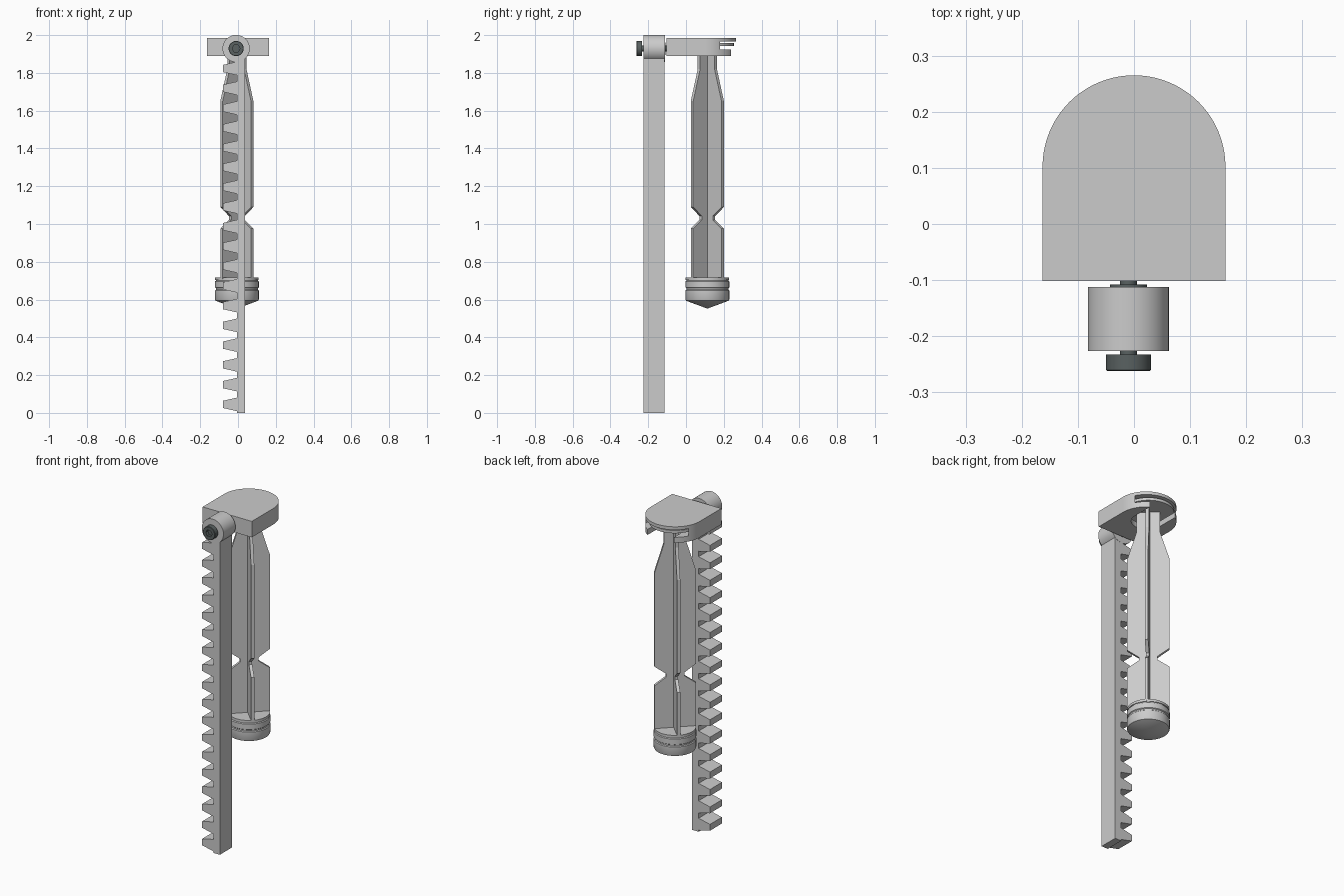
import bpy, bmesh, math
from mathutils import Matrix, Vector

if "Cube" in bpy.data.objects:
    bpy.data.objects.remove(bpy.data.objects["Cube"])

CX, CY = -0.006, 0.113          # plunger axis
PIN_X, PIN_Z = -0.01, 1.929     # hinge axis


def add_object(name, bm, smooth=False):
    bmesh.ops.recalc_face_normals(bm, faces=bm.faces)
    me = bpy.data.meshes.new(name)
    bm.to_mesh(me)
    bm.free()
    ob = bpy.data.objects.new(name, me)
    bpy.context.collection.objects.link(ob)
    if smooth:
        bpy.ops.object.select_all(action='DESELECT')
        ob.select_set(True)
        bpy.context.view_layer.objects.active = ob
        bpy.ops.object.shade_smooth_by_angle(angle=math.radians(30))
    return ob


def prism(bm, base, direction):
    """Extrude a closed outline of 3D points along a vector."""
    f = bm.faces.new([bm.verts.new(p) for p in base])
    r = bmesh.ops.extrude_face_region(bm, geom=[f])
    vs = [v for v in r['geom'] if isinstance(v, bmesh.types.BMVert)]
    bmesh.ops.translate(bm, verts=vs, vec=Vector(direction))


def lathe(bm, profile, matrix, steps=48):
    """Spin (radius, height) points around z, then place with matrix."""
    vs = [bm.verts.new((r, 0, z)) for r, z in profile]
    es = [bm.edges.new(p) for p in zip(vs, vs[1:])]
    bmesh.ops.spin(bm, geom=vs + es, cent=(0, 0, 0), axis=(0, 0, 1),
                   angle=2 * math.pi, steps=steps, use_duplicate=False)
    bmesh.ops.remove_doubles(bm, verts=bm.verts, dist=1e-5)
    bmesh.ops.transform(bm, matrix=matrix, verts=bm.verts)


def arch(cx, cy, r, y_end, z, sign=1, n=40):
    """U outline: half circle on one side, straight to y_end on the other."""
    pts = [(cx + r * math.cos(math.pi * i / n),
            cy + sign * r * math.sin(math.pi * i / n), z) for i in range(n + 1)]
    return pts + [(cx - r, y_end, z), (cx + r, y_end, z)]


def cut(ob, cutter):
    cutter.hide_render = True
    cutter.hide_set(True)
    m = ob.modifiers.new('cut', 'BOOLEAN')
    m.operation, m.object, m.solver = 'DIFFERENCE', cutter, 'EXACT'


# top plate with a T-slot open to the back
bm = bmesh.new()
prism(bm, arch(0, 0.102, 0.163, -0.102, 1.89), (0, 0, 0.096))
plate = add_object('top_plate', bm, True)
for name, r, z0, z1 in (('flange_slot_cutter', 0.143, 1.923, 1.967),
                        ('stem_slot_cutter', 0.088, 1.85, 1.94)):
    bm = bmesh.new()
    prism(bm, arch(0, CY, r, 0.4, z0, -1), (0, 0, z1 - z0))
    cut(plate, add_object(name, bm))

# plunger: four tapered, notched ribs set diagonally
half = [(0.115, 0.71), (0.115, 0.975), (0.05, 1.022), (0.05, 1.042),
        (0.115, 1.09), (0.115, 1.65), (0.063, 1.82), (0.063, 1.95)]
outline = half + [(-r, z) for r, z in reversed(half)]
for k, name in enumerate(('plunger_rib_a', 'plunger_rib_b')):
    bm = bmesh.new()
    prism(bm, [(r, -0.009, z) for r, z in outline], (0, 0.018, 0))
    bmesh.ops.transform(bm, verts=bm.verts, matrix=Matrix.Translation((CX, CY, 0))
                        @ Matrix.Rotation(math.radians(45 + 90 * k), 4, 'Z'))
    add_object(name, bm)

# plunger thumb flange, end disc and grooved seal
axis = Matrix.Translation((CX, CY, 0))
for name, prof in (
    ('plunger_flange', [(0, 1.942), (0.14, 1.942), (0.14, 1.959), (0, 1.959)]),
    ('plunger_end_disc', [(0, 0.703), (0.115, 0.703), (0.115, 0.718), (0, 0.718)]),
    ('plunger_seal', [(0, 0.552), (0.113, 0.594), (0.116, 0.6), (0.116, 0.648),
                      (0.111, 0.652), (0.111, 0.66), (0.116, 0.664), (0.116, 0.696),
                      (0.111, 0.7), (0.111, 0.704), (0, 0.704)])):
    bm = bmesh.new()
    lathe(bm, prof, axis, 64)
    add_object(name, bm, True)

# rack: one side outline with 18 trapezoid teeth
side = [(0.038, 1.92), (0.038, 0.0), (-0.005, 0.0)]
for i in range(18):
    z = 0.045 + i * 0.1046
    side += [(-0.005, z - 0.036), (-0.08, z - 0.019),
             (-0.08, z + 0.019), (-0.005, z + 0.036)]
side.append((-0.005, 1.92))
bm = bmesh.new()
prism(bm, [(x, -0.226, z) for x, z in side], (0, 0.113, 0))
add_object('toothed_rack', bm)

# hinge barrel and screw, both along y
pin = Matrix.Translation((PIN_X, 0, PIN_Z)) @ Matrix.Rotation(math.radians(-90), 4, 'X')
bm = bmesh.new()
lathe(bm, [(0, -0.226), (0.072, -0.226), (0.072, -0.112), (0, -0.112)], pin, 64)
add_object('hinge_barrel', bm, True)

bm = bmesh.new()
lathe(bm, [(0, -0.262), (0.038, -0.262), (0.04, -0.26), (0.04, -0.233), (0.015, -0.233),
           (0.015, -0.113), (0.033, -0.113), (0.033, -0.108), (0.015, -0.108),
           (0.015, -0.09), (0, -0.09)], pin)
screw = add_object('hinge_screw', bm, True)
dark = bpy.data.materials.new('dark_metal')
dark.diffuse_color = (0.1, 0.12, 0.12, 1)
dark.use_nodes = True
dark.node_tree.nodes["Principled BSDF"].inputs["Base Color"].default_value = dark.diffuse_color
screw.data.materials.append(dark)

# hex socket in the screw head
bm = bmesh.new()
prism(bm, [(PIN_X + 0.021 * math.cos(i * math.pi / 3), -0.3,
            PIN_Z + 0.021 * math.sin(i * math.pi / 3)) for i in range(6)], (0, 0.058, 0))
cut(screw, add_object('socket_cutter', bm))
